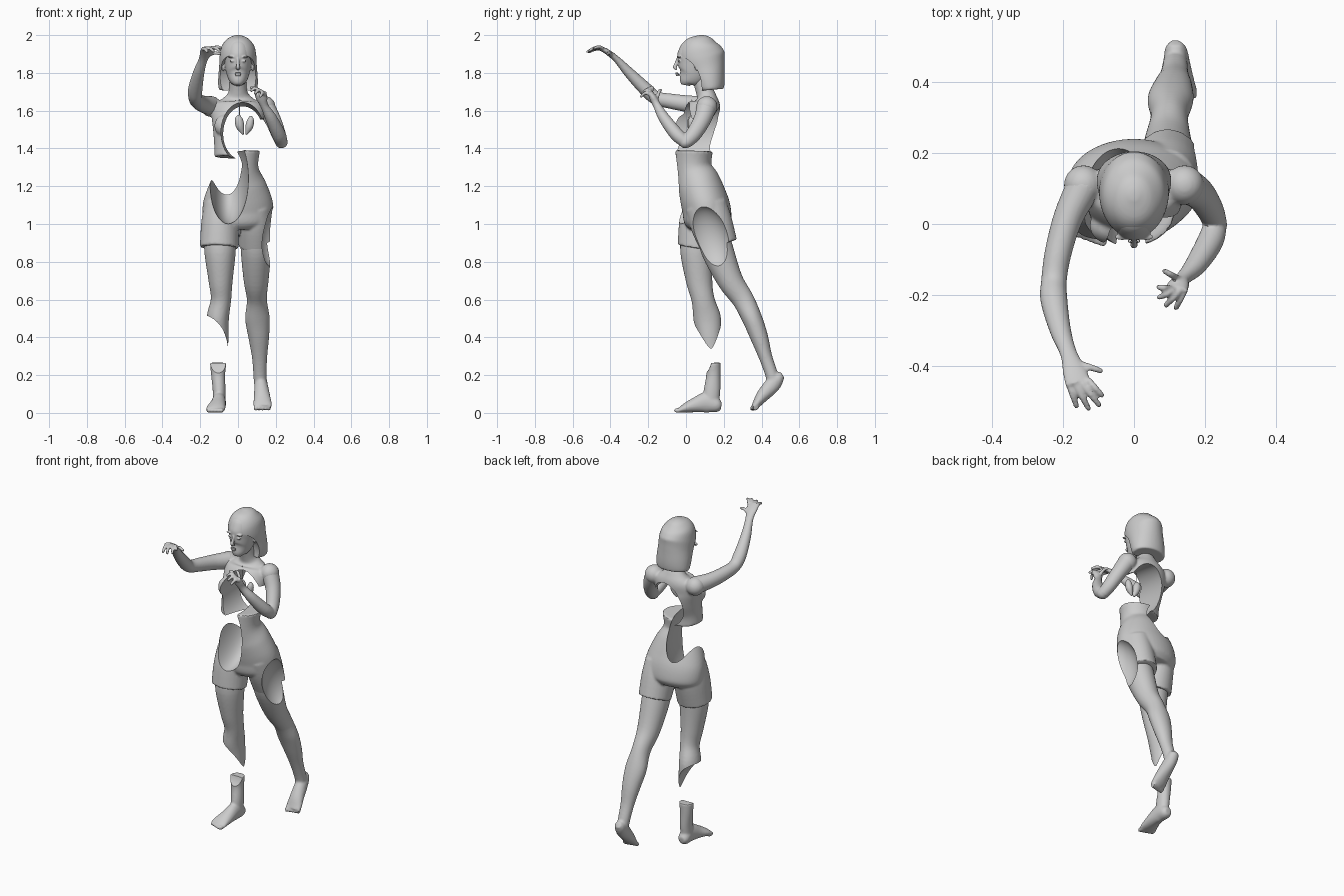
import bpy, bmesh, math
from mathutils import Vector, Matrix


def ball(bm, loc, radii, tilt=0.0, seg=48):
    """Ellipsoid, optionally tilted about x."""
    m = Matrix.Translation(loc) @ Matrix.Rotation(tilt, 4, 'X') @ Matrix.Diagonal((*radii, 1))
    bmesh.ops.create_uvsphere(bm, u_segments=seg, v_segments=seg // 2, radius=1, matrix=m)


def spline(a, b, c, d, t):
    return 0.5 * (2 * b + (c - a) * t + (2 * a - 5 * b + 4 * c - d) * t * t
                  + (3 * b - a - 3 * c + d) * t ** 3)


def tube(bm, rings, n=32, steps=5):
    """Smooth loft through rings of (x, y, z, half width, half depth)."""
    k = len(rings)
    rows = []
    for i in range(k - 1):
        p = [rings[max(0, min(k - 1, i + o))] for o in (-1, 0, 1, 2)]
        rows += [[spline(*q, s / steps) for q in zip(*p)] for s in range(steps)]
    rows.append(list(rings[-1]))
    whole = (Vector(rows[-1][:3]) - Vector(rows[0][:3])).normalized()
    ref = Vector((0, 0, 1)) if abs(whole.x) > 0.85 else Vector((1, 0, 0))
    loops = []
    for i, r in enumerate(rows):
        t = (Vector(rows[min(i + 1, len(rows) - 1)][:3]) - Vector(rows[max(i - 1, 0)][:3])).normalized()
        u = (ref - t * ref.dot(t)).normalized()
        v = t.cross(u)
        a, b = max(r[3], 0.002), max(r[4], 0.002)
        loops.append([bm.verts.new(Vector(r[:3]) + u * a * math.cos(2 * math.pi * j / n)
                                   + v * b * math.sin(2 * math.pi * j / n)) for j in range(n)])
    for l0, l1 in zip(loops, loops[1:]):
        for j in range(n):
            bm.faces.new((l0[j], l0[(j + 1) % n], l1[(j + 1) % n], l1[j]))
    bm.faces.new(loops[0][::-1])
    bm.faces.new(loops[-1])


def stack(bm, rings):
    """Horizontal loft on x = 0 from (z, y, half width, half depth)."""
    tube(bm, [(0, y, z, a, b) for z, y, a, b in rings], n=48)


def finger(bm, base, tip, r=0.0095, lift=0.008):
    b, t = Vector(base), Vector(tip)
    m = b.lerp(t, 0.5) + Vector((0, 0, lift))
    e = t + (t - m).normalized() * r * 0.6
    tube(bm, [(*b, r, r), (*m, r, r), (*t, r * 0.8, r * 0.8), (*e, r * 0.3, r * 0.3)], n=12, steps=3)


def to_object(name, bm):
    bmesh.ops.recalc_face_normals(bm, faces=bm.faces)
    me = bpy.data.meshes.new(name)
    bm.to_mesh(me)
    bm.free()
    ob = bpy.data.objects.new(name, me)
    bpy.context.collection.objects.link(ob)
    return ob


def finish(name, bm, voxel=0.007, cuts=(), smooth=5):
    """Fuse the volumes, soften them, then carve the ellipsoid cut-outs."""
    ob = to_object(name, bm)
    rm = ob.modifiers.new("fuse", 'REMESH')
    rm.mode, rm.voxel_size = 'VOXEL', voxel
    sm = ob.modifiers.new("soften", 'SMOOTH')
    sm.factor, sm.iterations = 0.5, smooth
    cutters = []
    for c in cuts:
        cb = bmesh.new()
        ball(cb, *c, seg=72)
        cut = to_object("cutter", cb)
        cut.hide_render = True
        cutters.append(cut)
        bo = ob.modifiers.new("carve", 'BOOLEAN')
        bo.operation, bo.solver, bo.object = 'DIFFERENCE', 'EXACT', cut
    dg = bpy.context.evaluated_depsgraph_get()
    me = bpy.data.meshes.new_from_object(ob.evaluated_get(dg))
    ob.modifiers.clear()
    ob.data = me
    for cut in cutters:
        bpy.data.objects.remove(cut)
    bpy.ops.object.select_all(action='DESELECT')
    ob.select_set(True)
    bpy.context.view_layer.objects.active = ob
    bpy.ops.object.shade_smooth_by_angle(angle=math.radians(38))
    return ob


# Head with simple features
bm = bmesh.new()
stack(bm, [(1.735, -0.002, 0.022, 0.022), (1.755, 0.004, 0.04, 0.042), (1.79, 0.03, 0.058, 0.078),
           (1.84, 0.05, 0.07, 0.098), (1.89, 0.06, 0.075, 0.106), (1.94, 0.065, 0.068, 0.09),
           (1.975, 0.07, 0.04, 0.055)])
tube(bm, [(0, -0.04, 1.88, 0.008, 0.008), (0, -0.052, 1.85, 0.008, 0.009), (0, -0.059, 1.83, 0.011, 0.01),
          (0, -0.048, 1.82, 0.012, 0.006)], n=16)
ball(bm, (0, -0.048, 1.798), (0.02, 0.009, 0.005))
ball(bm, (0, -0.046, 1.788), (0.017, 0.009, 0.006))
for s in (-1, 1):
    ball(bm, (s * 0.03, -0.036, 1.863), (0.014, 0.008, 0.006))
    ball(bm, (s * 0.033, -0.036, 1.885), (0.023, 0.01, 0.005))
    ball(bm, (s * 0.078, 0.062, 1.84), (0.011, 0.018, 0.03))
finish("head", bm, 0.004, smooth=3)

# Bobbed hair, opened around the face
bm = bmesh.new()
stack(bm, [(1.71, 0.13, 0.098, 0.068), (1.725, 0.128, 0.104, 0.077), (1.77, 0.118, 0.105, 0.09),
           (1.83, 0.1, 0.1, 0.108), (1.89, 0.083, 0.097, 0.123), (1.945, 0.078, 0.085, 0.102),
           (1.985, 0.08, 0.05, 0.058), (2.0, 0.08, 0.012, 0.014)])
finish("hair", bm, 0.006, [((0, -0.06, 1.735), (0.2, 0.16, 0.165))], smooth=3)

# Chest, neck and shoulders with the heart cavity
bm = bmesh.new()
stack(bm, [(1.355, 0.035, 0.125, 0.103), (1.42, 0.042, 0.126, 0.1), (1.5, 0.06, 0.132, 0.11),
           (1.58, 0.085, 0.14, 0.1), (1.63, 0.108, 0.13, 0.077), (1.665, 0.11, 0.08, 0.055),
           (1.70, 0.1, 0.05, 0.047), (1.78, 0.075, 0.043, 0.045)])
for s in (-1, 1):
    ball(bm, (s * 0.065, -0.005, 1.52), (0.06, 0.052, 0.06))
    ball(bm, (s * 0.143, 0.11, 1.622), (0.055, 0.056, 0.055))
finish("chest", bm, 0.007, [((0.025, -0.05, 1.485), (0.115, 0.45, 0.16)),
                            ((0.115, 0.04, 1.42), (0.115, 0.3, 0.14))])

# Broken heart on its thread
for name, pts in (("heart_half_a", [(0.006, 1.578, 0.006), (0.004, 1.555, 0.021), (0.012, 1.515, 0.022), (0.028, 1.472, 0.004)]),
                  ("heart_half_b", [(0.066, 1.572, 0.006), (0.067, 1.55, 0.018), (0.058, 1.512, 0.02), (0.042, 1.472, 0.004)])):
    bm = bmesh.new()
    tube(bm, [(x, 0.03, z, r, r) for x, z, r in pts], n=24)
    finish(name, bm, 0.004, smooth=2)
bm = bmesh.new()
tube(bm, [(0.008, 0.03, z, 0.002, 0.002) for z in (1.56, 1.61, 1.66)], n=8)
to_object("heart_thread", bm)

# Waist and shorts
hip_cut = ((-0.05, -0.05, 1.24), (0.105, 0.28, 0.24))
thigh_cut = ((0.22, 0.12, 0.925), (0.108, 0.115, 0.18), 0.3)
bm = bmesh.new()
stack(bm, [(1.388, 0.04, 0.116, 0.101), (1.30, 0.04, 0.108, 0.098), (1.22, 0.065, 0.147, 0.116),
           (1.14, 0.09, 0.178, 0.125), (1.08, 0.108, 0.188, 0.128), (1.02, 0.115, 0.182, 0.125),
           (0.985, 0.12, 0.15, 0.1)])
tube(bm, [(-0.09, 0.095, 1.1, 0.09, 0.11), (-0.095, 0.075, 1.0, 0.1, 0.112), (-0.1, 0.055, 0.875, 0.102, 0.1)])
tube(bm, [(0.09, 0.105, 1.1, 0.09, 0.11), (0.093, 0.135, 1.0, 0.096, 0.112), (0.095, 0.175, 0.885, 0.092, 0.1)])
finish("shorts", bm, 0.007, [hip_cut, thigh_cut], smooth=4)

# Standing leg, broken at the calf
bm = bmesh.new()
tube(bm, [(-0.095, 0.06, 0.95, 0.083, 0.086), (-0.095, 0.055, 0.85, 0.083, 0.085), (-0.092, 0.07, 0.7, 0.064, 0.07),
          (-0.09, 0.09, 0.6, 0.054, 0.061), (-0.107, 0.112, 0.5, 0.059, 0.073), (-0.1, 0.125, 0.4, 0.05, 0.06),
          (-0.097, 0.135, 0.3, 0.043, 0.045)])
finish("standing_leg", bm, 0.007, [((-0.17, 0.12, 0.32), (0.118, 0.3, 0.195))])

# Standing foot
bm = bmesh.new()
tube(bm, [(-0.105, 0.143, 0.265, 0.044, 0.042), (-0.105, 0.145, 0.2, 0.037, 0.038),
          (-0.1, 0.138, 0.12, 0.034, 0.044), (-0.1, 0.13, 0.05, 0.033, 0.045)])
tube(bm, [(-0.1, 0.187, 0.036, 0.02, 0.02), (-0.1, 0.165, 0.04, 0.034, 0.038), (-0.1, 0.11, 0.055, 0.036, 0.054),
          (-0.106, 0.05, 0.042, 0.042, 0.04), (-0.116, 0, 0.027, 0.05, 0.026), (-0.121, -0.03, 0.016, 0.05, 0.015)])
for i in range(5):
    ball(bm, (-0.087 - 0.018 * i, -0.042 + 0.006 * i, 0.013), (0.012 - 0.001 * i, 0.025, 0.013), seg=16)
finish("standing_foot", bm, 0.006, [((-0.1, 0.06, 0.3), (0.2, 0.08, 0.11))])

# Trailing leg up on its toes
bm = bmesh.new()
tube(bm, [(0.095, 0.14, 0.95, 0.083, 0.086), (0.095, 0.17, 0.85, 0.08, 0.085), (0.096, 0.235, 0.7, 0.066, 0.068),
          (0.1, 0.302, 0.6, 0.053, 0.058), (0.103, 0.35, 0.5, 0.065, 0.053), (0.11, 0.388, 0.4, 0.055, 0.047),
          (0.114, 0.42, 0.3, 0.041, 0.036), (0.116, 0.448, 0.22, 0.036, 0.034), (0.118, 0.465, 0.16, 0.034, 0.034)])
tube(bm, [(0.118, 0.512, 0.2, 0.018, 0.018), (0.118, 0.49, 0.185, 0.032, 0.033), (0.122, 0.455, 0.145, 0.036, 0.042),
          (0.127, 0.405, 0.09, 0.043, 0.034), (0.13, 0.375, 0.05, 0.049, 0.023), (0.13, 0.357, 0.032, 0.048, 0.014)])
for i in range(5):
    ball(bm, (0.094 + 0.018 * i, 0.355 + 0.004 * i, 0.027), (0.012 - 0.001 * i, 0.02, 0.014), 0.5, seg=16)
finish("trailing_leg", bm, 0.007, [thigh_cut])

# Reaching arm and open hand
bm = bmesh.new()
tube(bm, [(-0.14, 0.11, 1.625, 0.05, 0.052), (-0.185, 0.02, 1.635, 0.042, 0.045), (-0.214, -0.08, 1.65, 0.038, 0.04),
          (-0.226, -0.16, 1.668, 0.036, 0.036), (-0.226, -0.215, 1.715, 0.038, 0.036),
          (-0.208, -0.3, 1.80, 0.03, 0.028), (-0.185, -0.365, 1.87, 0.024, 0.018),
          (-0.168, -0.415, 1.91, 0.034, 0.015), (-0.158, -0.452, 1.93, 0.036, 0.012)])
for base, tip in (((-0.186, -0.445, 1.925), (-0.162, -0.515, 1.91)), ((-0.166, -0.45, 1.93), (-0.128, -0.522, 1.912)),
                  ((-0.147, -0.45, 1.932), (-0.098, -0.512, 1.918)), ((-0.13, -0.44, 1.93), (-0.09, -0.485, 1.93)),
                  ((-0.152, -0.395, 1.895), (-0.093, -0.415, 1.9))):
    finger(bm, base, tip)
finish("reaching_arm", bm, 0.005, smooth=3)

# Bent arm with the hand held to the chest
bm = bmesh.new()
tube(bm, [(0.145, 0.11, 1.622, 0.05, 0.053), (0.185, 0.085, 1.55, 0.043, 0.046), (0.215, 0.04, 1.475, 0.038, 0.041),
          (0.23, 0.0, 1.433, 0.033, 0.034)])
ball(bm, (0.23, -0.003, 1.433), (0.033, 0.034, 0.032))
tube(bm, [(0.23, 0.0, 1.433, 0.032, 0.032), (0.215, -0.05, 1.475, 0.037, 0.036), (0.175, -0.115, 1.56, 0.031, 0.03),
          (0.14, -0.152, 1.625, 0.021, 0.021), (0.126, -0.172, 1.665, 0.03, 0.02), (0.118, -0.19, 1.695, 0.033, 0.015)])
for base, tip in (((0.142, -0.19, 1.685), (0.118, -0.238, 1.675)), ((0.128, -0.19, 1.7), (0.09, -0.23, 1.69)),
                  ((0.113, -0.188, 1.705), (0.07, -0.208, 1.705)), ((0.1, -0.182, 1.7), (0.068, -0.178, 1.72)),
                  ((0.125, -0.155, 1.66), (0.085, -0.132, 1.71))):
    finger(bm, base, tip, lift=0.014)
finish("bent_arm", bm, 0.005, smooth=3)
